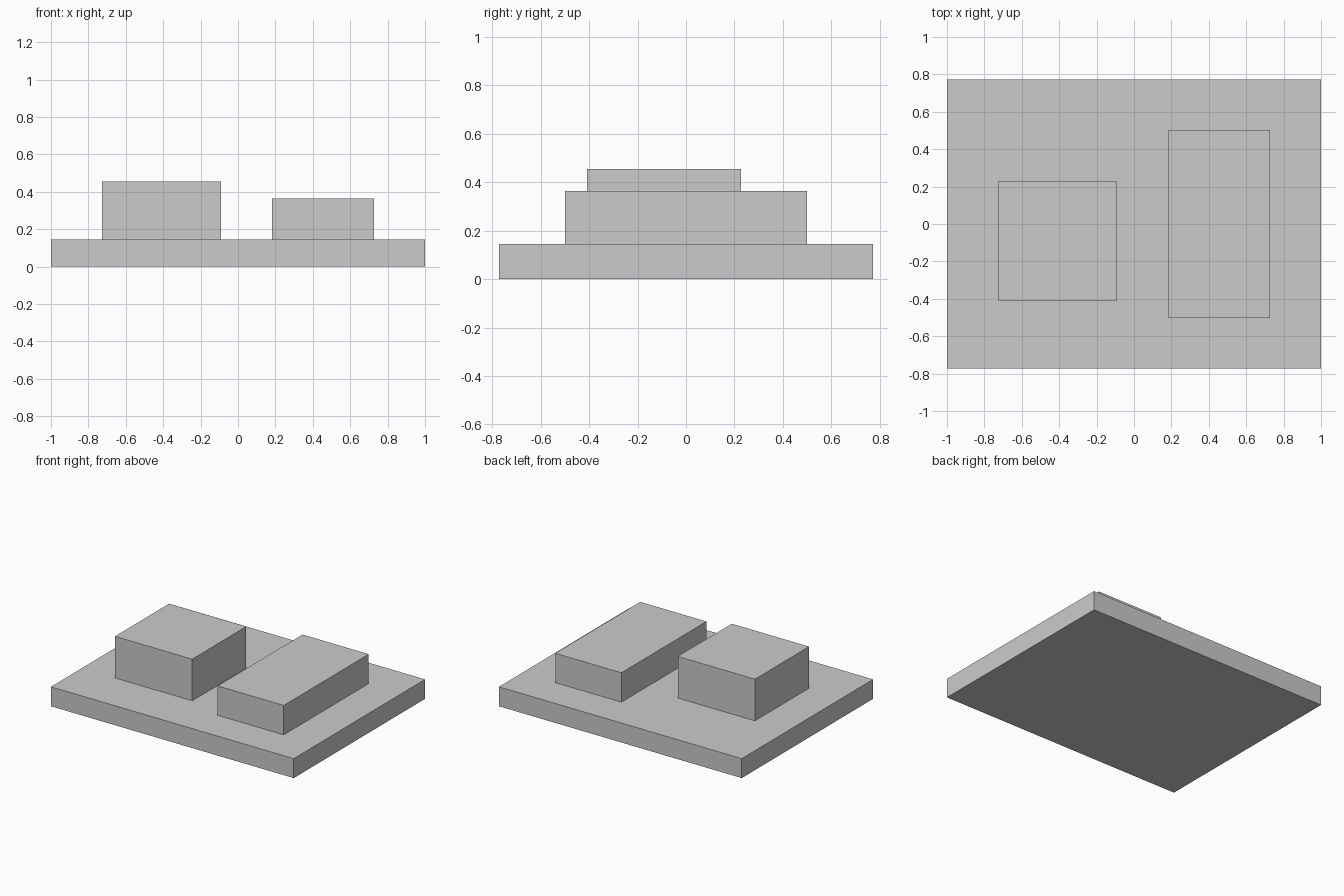
import bpy

cube = bpy.data.objects.get("Cube")
if cube:
    bpy.data.objects.remove(cube, do_unlink=True)

# One plain grey for every part
grey = bpy.data.materials.new("plain_grey")
grey.use_nodes = True
colour = (0.6, 0.6, 0.6, 1)
grey.diffuse_color = colour
grey.node_tree.nodes["Principled BSDF"].inputs["Base Color"].default_value = colour


def box(name, centre, size, bottom):
    """Flat-shaded box resting on the given height."""
    x, y = centre
    width, depth, height = size
    bpy.ops.mesh.primitive_cube_add(size=1, location=(x, y, bottom + height / 2))
    part = bpy.context.object
    part.name = name
    part.scale = size
    bpy.ops.object.transform_apply(location=False, rotation=False, scale=True)
    part.data.materials.append(grey)
    return part


# Base slab
base_height = 0.145
box("base_slab", (0, 0), (2, 1.545, base_height), 0)

# Tall square block on the right, low long block on the left
box("square_block", (-0.409, -0.091), (0.636, 0.636, 0.31), base_height)
box("long_block", (0.4545, 0), (0.545, 1, 0.219), base_height)
